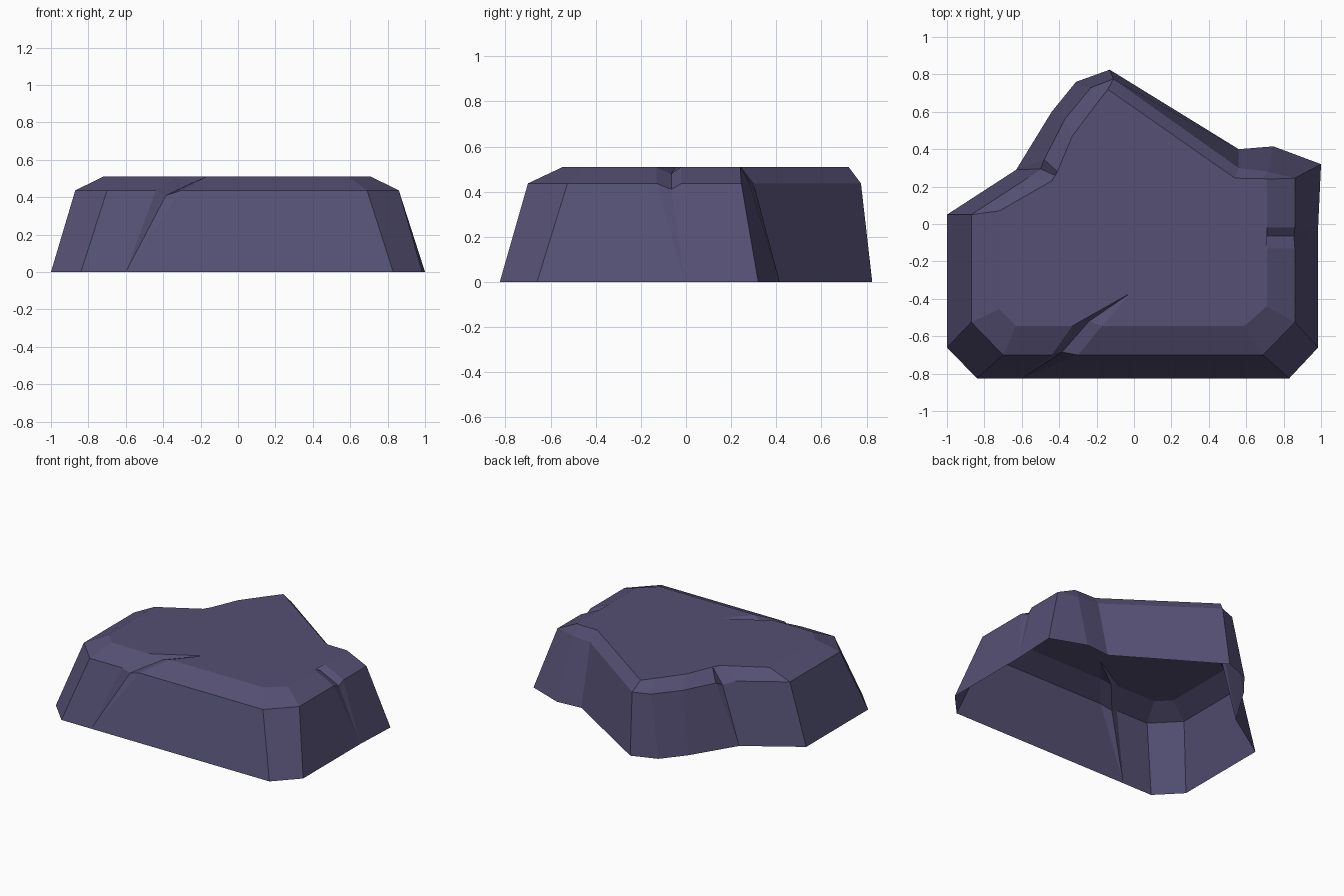
import bpy, bmesh

if "Cube" in bpy.data.objects:
    bpy.data.objects.remove(bpy.data.objects["Cube"])

MID, TOP = 0.437, 0.51

# Plain wall columns: base xy, shoulder xy, top rim xy (counter-clockwise)
FRONT_LEFT = [((-1, -.66), (-.87, -.525), (-.72, -.455)),
              ((-.84, -.825), (-.70, -.70), (-.63, -.545))]
FRONT_RIGHT = [((.83, -.825), (.69, -.70), (.59, -.545)),
               ((.985, -.66), (.86, -.525), (.71, -.44))]
BACK = [((1, .32), (.86, .245), (.71, .24)),
        ((.745, .415), (.715, .28), (.69, .243)),
        ((.56, .40), (.56, .30), (.54, .245)),
        ((-.13, .825), (-.11, .775), (-.14, .72)),
        ((-.31, .76), (-.23, .73), (-.21, .63)),
        ((-.44, .60), (-.37, .56), (-.33, .47))]
LEFT = [((-1, .05), (-.87, .05), (-.72, .07))]

# Cracks: base, tip, then shoulder/top xy of first lip, valley, second lip
FRONT_CRACK = ((-.60, -.825), (-.02, -.37), (-.44, -.70), (-.33, -.545),
               (-.385, -.685), (-.24, -.52), (-.30, -.70), (-.17, -.545))
RIGHT_CRACK = ((.985, -.005), (.43, -.045), (.86, -.13), (.71, -.13),
               (.855, -.065), (.71, -.065), (.86, -.02), (.71, -.02))
LEFT_CRACK = ((-.63, .29), (-.24, .155), (-.48, .345), (-.41, .28),
              (-.50, .295), (-.40, .25), (-.57, .245), (-.44, .23))

bm = bmesh.new()
columns, rim, slits = [], [], []


def vert(xy, z):
    return bm.verts.new((xy[0], xy[1], z))


def add_plain(points):
    for base, mid, top in points:
        col = (vert(base, 0), vert(mid, MID), vert(top, TOP))
        columns.append(col)
        rim.append(col[2])


def add_crack(c):
    base, tip = vert(c[0], 0), vert(c[1], TOP)
    a = (base, vert(c[2], MID), vert(c[3], TOP))
    v = (base, vert(c[4], .41), vert(c[5], .48))
    b = (base, vert(c[6], MID), vert(c[7], TOP))
    columns.extend((a, v, b))
    rim.extend((a[2], tip, b[2]))
    slits.extend(((a[2], v[2], tip), (v[2], b[2], tip)))


add_plain(FRONT_LEFT)
add_crack(FRONT_CRACK)
add_plain(FRONT_RIGHT)
add_crack(RIGHT_CRACK)
add_plain(BACK)
add_crack(LEFT_CRACK)
add_plain(LEFT)

# Walls and bevelled shoulder, then crack ends and the flat top (open below)
for p, q in zip(columns, columns[1:] + columns[:1]):
    bm.faces.new((p[0], q[0], q[1], p[1]) if p[0] != q[0] else (p[0], q[1], p[1]))
    bm.faces.new((p[1], q[1], q[2], p[2]))
for tri in slits:
    bm.faces.new(tri)
top_face = bm.faces.new(rim)
bmesh.ops.triangulate(bm, faces=[top_face])

mesh = bpy.data.meshes.new("rock")
bm.to_mesh(mesh)
bm.free()
stone = bpy.data.materials.new("dusky purple stone")
stone.diffuse_color = (.091, .08, .175, 1)
stone.use_nodes = True
stone.node_tree.nodes["Principled BSDF"].inputs["Base Color"].default_value = stone.diffuse_color
mesh.materials.append(stone)
rock = bpy.data.objects.new("rock", mesh)
bpy.context.collection.objects.link(rock)
